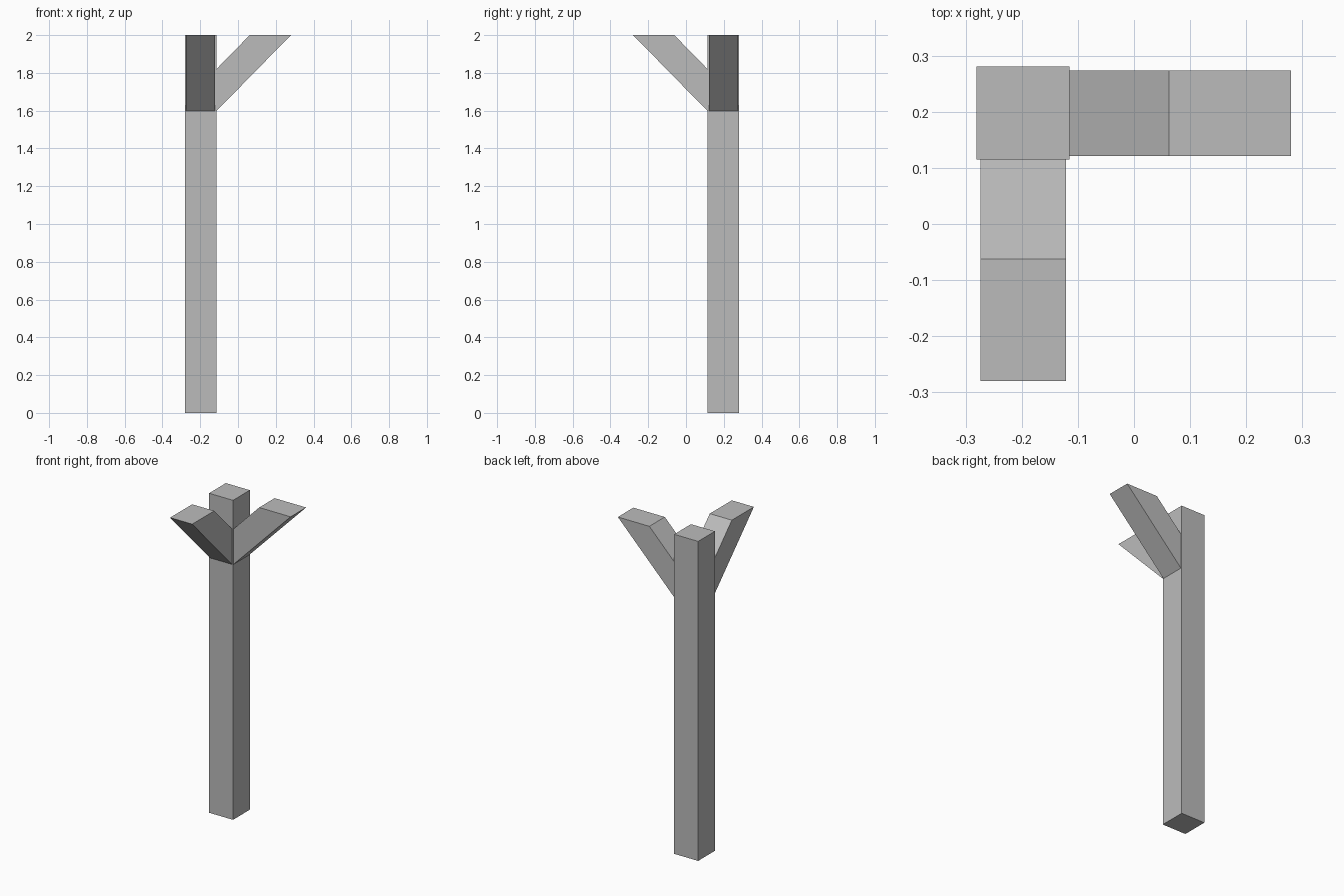
import bpy
import bmesh
from mathutils import Vector

cube = bpy.data.objects.get("Cube")
if cube:
    bpy.data.objects.remove(cube)

grey = bpy.data.materials.new("timber_grey")
grey.use_nodes = True
colour = (0.5, 0.5, 0.5, 1)
grey.diffuse_color = colour
grey.node_tree.nodes["Principled BSDF"].inputs["Base Color"].default_value = colour


def extruded_part(name, outline, depth):
    """Extrude a flat outline along the depth vector."""
    bm = bmesh.new()
    face = bm.faces.new([bm.verts.new(p) for p in outline])
    result = bmesh.ops.extrude_face_region(bm, geom=[face], use_keep_orig=True)
    moved = [v for v in result["geom"] if isinstance(v, bmesh.types.BMVert)]
    bmesh.ops.translate(bm, verts=moved, vec=Vector(depth))
    bmesh.ops.recalc_face_normals(bm, faces=bm.faces)
    mesh = bpy.data.meshes.new(name)
    bm.to_mesh(mesh)
    bm.free()
    mesh.materials.append(grey)
    obj = bpy.data.objects.new(name, mesh)
    bpy.context.collection.objects.link(obj)
    return obj


# Upright square post
LEFT, RIGHT = -0.281, -0.115
extruded_part("post", [(LEFT, -RIGHT, 0), (RIGHT, -RIGHT, 0),
                       (RIGHT, -LEFT, 0), (LEFT, -LEFT, 0)], (0, 0, 2))

# Brace side profile: distance along the beam, height
profile = [(RIGHT, 1.597), (0.28, 2), (0.062, 2), (RIGHT, 1.819)]
INNER, WIDTH = 0.121, 0.153

# Diagonal braces, one sideways and one forwards
extruded_part("side_brace", [(d, INNER, z) for d, z in profile], (0, WIDTH, 0))
extruded_part("front_brace", [(-INNER, -d, z) for d, z in profile], (-WIDTH, 0, 0))
